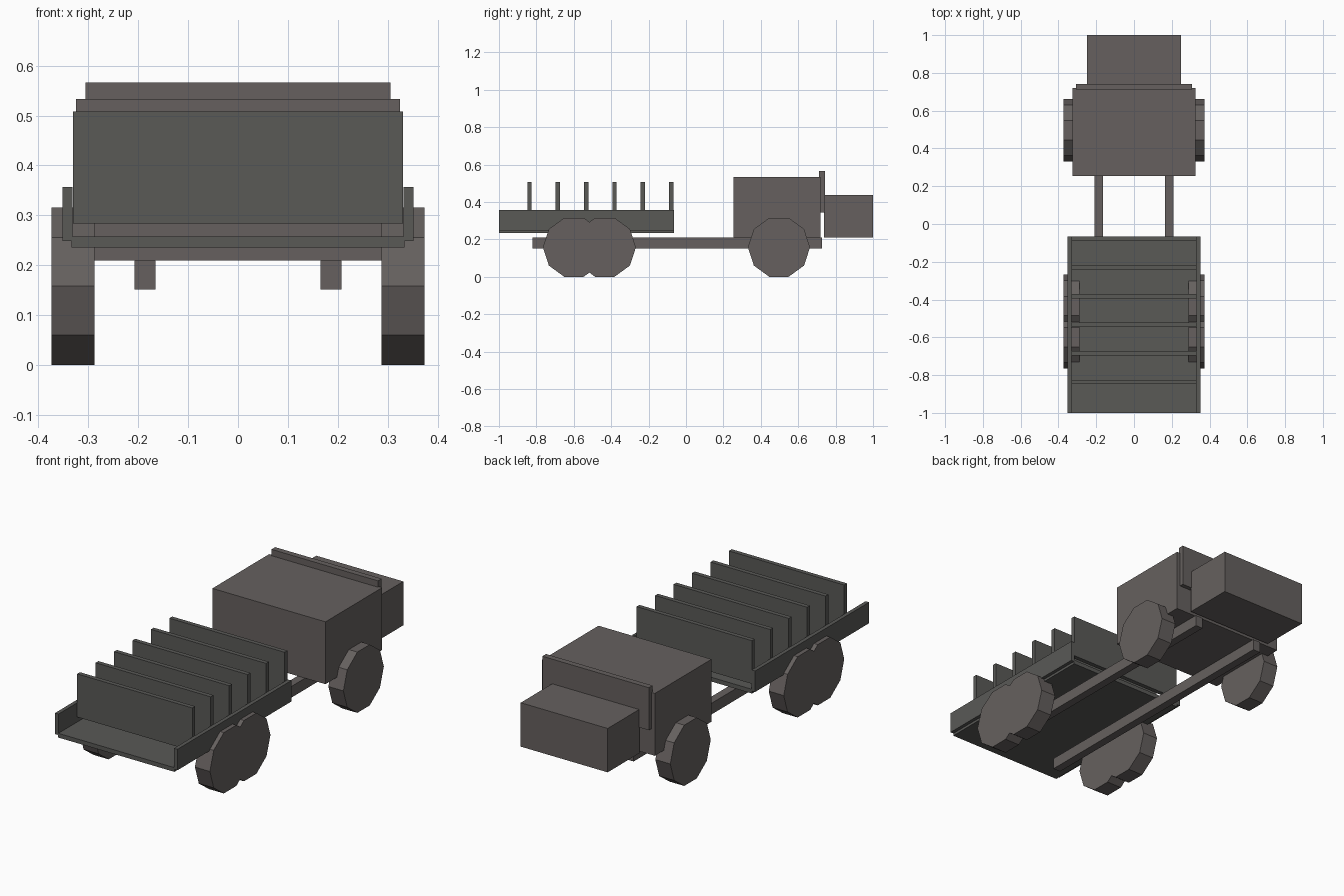
import bpy, math

if "Cube" in bpy.data.objects:
    bpy.data.objects.remove(bpy.data.objects["Cube"])


def material(name, rgb):
    mat = bpy.data.materials.new(name)
    mat.diffuse_color = (*rgb, 1)
    mat.use_nodes = True
    mat.node_tree.nodes["Principled BSDF"].inputs["Base Color"].default_value = mat.diffuse_color
    return mat


BODY = material("dark_warm_grey", (0.132, 0.118, 0.114))
BED = material("dark_grey", (0.1, 0.1, 0.094))


def box(name, x, y, z, mat):
    """Box from (min, max) ranges on each axis."""
    bpy.ops.mesh.primitive_cube_add(size=1)
    ob = bpy.context.object
    ob.name = name
    ob.location = [(a + b) / 2 for a, b in (x, y, z)]
    ob.scale = [b - a for a, b in (x, y, z)]
    bpy.ops.object.transform_apply(location=True, rotation=True, scale=True)
    ob.data.materials.append(mat)
    return ob


def mirrored(ob):
    ob.modifiers.new("mirror_x", "MIRROR").use_axis = (True, False, False)
    return ob


def wheel_pair(name, y):
    """Ten-sided wheels resting on a flat side, mirrored left to right."""
    r = 0.166
    bpy.ops.mesh.primitive_cylinder_add(vertices=10, radius=r, depth=0.086)
    ob = bpy.context.object
    ob.name = name
    # a cylinder corner lies on local +Y, so the wheel keeps corners fore and aft
    ob.rotation_euler = (0, math.pi / 2, 0)
    ob.location = (0.331, y, r * math.cos(math.radians(18)))
    bpy.ops.object.transform_apply(location=True, rotation=True, scale=True)
    ob.data.materials.append(BODY)
    return mirrored(ob)


# Chassis rails
mirrored(box("chassis_rail", (0.165, 0.208), (-0.82, 0.727), (0.151, 0.209), BODY))

# Cab, windshield and hood
box("cab", (-0.325, 0.325), (0.254, 0.72), (0.209, 0.533), BODY)
box("windshield", (-0.306, 0.306), (0.712, 0.742), (0.345, 0.566), BODY)
box("hood", (-0.25, 0.25), (0.738, 1.0), (0.21, 0.438), BODY)

# Cargo bed
box("bed_floor", (-0.334, 0.334), (-1.0, -0.065), (0.235, 0.257), BED)
mirrored(box("bed_side", (0.332, 0.352), (-1.0, -0.065), (0.248, 0.357), BED))

# Upright crosswise panels on the bed
for i in range(6):
    y = -0.079 - 0.1515 * i
    box(f"bed_panel_{i + 1}", (-0.331, 0.331), (y - 0.0115, y + 0.0115), (0.284, 0.508), BED)

# Wheels
wheel_pair("front_wheels", 0.497)
wheel_pair("middle_wheels", -0.434)
wheel_pair("rear_wheels", -0.599)
